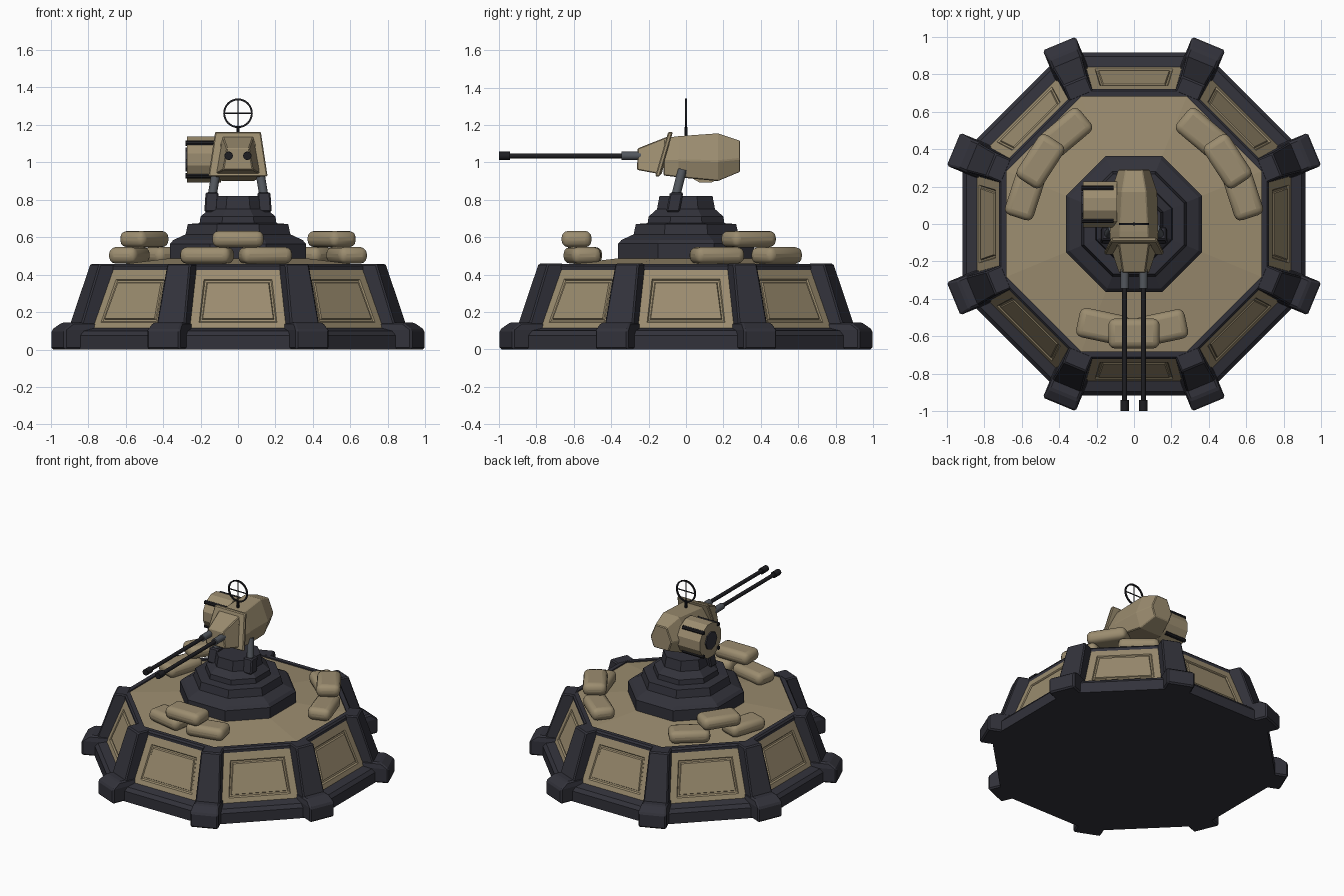
import bpy, bmesh, math
from mathutils import Vector

if "Cube" in bpy.data.objects:
    bpy.data.objects.remove(bpy.data.objects["Cube"])

def material(name, r, g, b):
    m = bpy.data.materials.new(name)
    m.diffuse_color = (r, g, b, 1)
    m.use_nodes = True
    m.node_tree.nodes["Principled BSDF"].inputs["Base Color"].default_value = m.diffuse_color
    return m

TAN = material("sand tan", 0.33, 0.265, 0.16)
DARK = material("dark slate", 0.032, 0.032, 0.043)
BLACK = material("gun black", 0.013, 0.013, 0.016)
STEEL = material("steel grey", 0.085, 0.095, 0.11)

def finish(name, bm, mat, bevel=0, smooth=False, segments=1):
    bmesh.ops.recalc_face_normals(bm, faces=bm.faces)
    me = bpy.data.meshes.new(name)
    bm.to_mesh(me)
    bm.free()
    me.materials.append(mat)
    ob = bpy.data.objects.new(name, me)
    bpy.context.collection.objects.link(ob)
    if bevel:
        b = ob.modifiers.new("bevel", 'BEVEL')
        b.width, b.segments, b.limit_method = bevel, segments, 'ANGLE'
    if smooth:
        bpy.ops.object.select_all(action='DESELECT')
        ob.select_set(True)
        bpy.context.view_layer.objects.active = ob
        bpy.ops.object.shade_smooth_by_angle(angle=math.radians(40))
    return ob

def loft(name, rings, mat, caps=True, bevel=0, smooth=False):
    """Skin a list of equally sized point rings."""
    bm = bmesh.new()
    rows = [[bm.verts.new(p) for p in r] for r in rings]
    n = len(rows[0])
    for a, b in zip(rows, rows[1:]):
        for i in range(n):
            j = (i + 1) % n
            bm.faces.new((a[i], a[j], b[j], b[i]))
    if caps:
        bm.faces.new(rows[0])
        bm.faces.new(rows[-1])
    return finish(name, bm, mat, bevel, smooth)

def octagon(apothem, z):
    r = apothem / math.cos(math.pi / 8)
    return [(r * math.cos(math.radians(22.5 + 45 * k)),
             r * math.sin(math.radians(22.5 + 45 * k)), z) for k in range(8)]

def rod(name, a, b, radius, mat, sides=12, smooth=True, turn=0.0):
    a, b = Vector(a), Vector(b)
    d = (b - a).normalized()
    u = d.cross(Vector((0, 0, 1)) if abs(d.z) < 0.9 else Vector((0, 1, 0))).normalized()
    v = d.cross(u)
    ang = [turn + 2 * math.pi * i / sides for i in range(sides)]
    ring = [u * radius * math.cos(t) + v * radius * math.sin(t) for t in ang]
    return loft(name, [[a + p for p in ring], [b + p for p in ring]], mat, smooth=smooth)

# Base: skirt, rim and gently coned deck
loft("base_skirt", [octagon(.915, 0), octagon(.915, .075), octagon(.895, .1), octagon(.835, .115)], DARK)
loft("deck_rim", [octagon(.72, .425), octagon(.72, .445), octagon(.71, .457),
                  octagon(.68, .457), octagon(.68, .435)], DARK, caps=False)
loft("deck", [octagon(.69, .447), octagon(.34, .49)], TAN)

# Sloped walls, each with a grooved panel
bm = bmesh.new()
for k in range(8):
    a = math.radians(45 * k)
    n, tg = Vector((math.cos(a), math.sin(a), 0)), Vector((-math.sin(a), math.cos(a), 0))
    def point(u, t, d):
        return n * (.84 - .125 * t + d) + tg * u + Vector((0, 0, .112 + .325 * t))
    rows = []
    for wb, wt, t0, t1, d in ((.348, .296, 0, 1, 0), (.208, .182, .1, .81, 0),
                              (.202, .176, .12, .79, -.008), (.192, .167, .15, .76, -.008),
                              (.188, .163, .165, .745, 0)):
        rows.append([bm.verts.new(point(*p)) for p in
                     ((-wb, t0, d), (wb, t0, d), (wt, t1, d), (-wt, t1, d))])
    for r, s in zip(rows, rows[1:]):
        for i in range(4):
            j = (i + 1) % 4
            bm.faces.new((r[i], r[j], s[j], s[i]))
    bm.faces.new(rows[-1])
bmesh.ops.remove_doubles(bm, verts=bm.verts, dist=.0005)
finish("wall_panels", bm, TAN)

# Corner posts and their feet
for k in range(8):
    a = math.radians(22.5 + 45 * k)
    n, tg = Vector((math.cos(a), math.sin(a), 0)), Vector((-math.sin(a), math.cos(a), 0))
    def block(name, levels, bevel):
        loft(name, [[n * r + tg * s + Vector((0, 0, z)) for r, s in
                     ((r0, -h), (r1, -h), (r1, h), (r0, h))] for r0, r1, h, z in levels],
             DARK, bevel=bevel)
    block("corner_foot", [(.84, 1.043, .095, 0), (.84, 1.043, .095, .105), (.84, .985, .085, .145)], .01)
    block("corner_post", [(.8, .955, .085, .09), (.735, .828, .068, .458)], .008)

# Stepped pedestal
loft("pedestal", [octagon(a, z) for a, z in
                  ((.363, .47), (.363, .565), (.345, .585), (.28, .615), (.268, .67), (.205, .675),
                   (.2, .71), (.155, .75), (.142, .82))], DARK)

# Mounting struts
for s in (-1, 1):
    loft("strut_sleeve", [[(s * x + dx, y + dy, z) for dx, dy in
                           ((-.035, -.036), (.035, -.036), (.035, .036), (-.035, .036))]
                          for x, y, z in ((.145, -.07, .735), (.138, -.05, .84))], DARK, bevel=.008)
    rod("strut_rod", (s * .138, -.055, .82), (s * .115, -.02, .96), .024, STEEL)

# Turret housing: hexagonal sections tapering to the back
def hexa(y, z0, z1, wb, wm, wt):
    zm = z0 + (z1 - z0) * .42
    return [(-wb, y, z0), (wb, y, z0), (wm, y, zm), (wt, y, z1), (-wt, y, z1), (-wm, y, zm)]
loft("turret_housing", [hexa(-.12, .93, 1.13, .12, .125, .08), hexa(-.04, .92, 1.14, .12, .13, .075),
                        hexa(.17, .9, 1.155, .09, .125, .065), hexa(.29, .95, 1.115, .06, .085, .045)],
     TAN, bevel=.005)

# Slanted shield collar and tapered nose
def trapezoid(y0, y1, z0, z1, wb, wt):
    return [(-wb, y0, z0), (wb, y0, z0), (wt, y1, z1), (-wt, y1, z1)]
loft("shield_collar", [trapezoid(-.165, -.095, .925, 1.163, .158, .122),
                       trapezoid(-.14, -.07, .925, 1.163, .158, .122)], TAN, bevel=.006)
loft("turret_nose", [trapezoid(-.13, -.08, .935, 1.145, .125, .085),
                     trapezoid(-.262, -.258, .96, 1.075, .08, .06)], TAN, bevel=.005)

# Twin barrels
for s in (-1, 1):
    x, z = s * .05, 1.035
    rod("barrel_sleeve", (x, -.24, z), (x, -.345, z), .023, STEEL)
    rod("barrel", (x, -.33, z), (x, -.96, z), .0135, BLACK)
    rod("muzzle", (x, -.94, z), (x, -1, z), .022, BLACK)

# Ammunition drum with retaining bars
cy, cz = .105, 1.015
rod("ammo_drum", (-.09, cy, cz), (-.272, cy, cz), .127, TAN, 12, False, math.pi / 12)
rod("drum_hub", (-.25, cy, cz), (-.281, cy, cz), .065, DARK, 8, False)
for k in range(4):
    a = math.radians(45 + 90 * k)
    y, z = cy + .122 * math.cos(a), cz + .122 * math.sin(a)
    rod("drum_bar", (-.11, y, z), (-.28, y, z), .014, BLACK, 8, False)

# Ring sight with cross wires
rod("sight_stem", (0, 0, 1.13), (0, 0, 1.19), .009, BLACK, 8)
def circle(r, y):
    return [(r * math.cos(math.pi * i / 16), y, 1.262 + r * math.sin(math.pi * i / 16)) for i in range(32)]
loft("sight_ring", [circle(.079, -.005), circle(.079, .005), circle(.069, .005),
                    circle(.069, -.005), circle(.079, -.005)], BLACK, caps=False)
rod("sight_wire", (-.072, 0, 1.262), (.072, 0, 1.262), .004, BLACK, 6)
rod("sight_wire", (0, 0, 1.19), (0, 0, 1.334), .004, BLACK, 6)

# Sandbag stacks: two bags below, one above
def sandbag(x, y, z, turn):
    bm = bmesh.new()
    bmesh.ops.create_cube(bm, size=1)
    for v in bm.verts:
        v.co = Vector((v.co.x * .275, v.co.y * .16, v.co.z * .088))
    ob = finish("sandbag", bm, TAN, .036, True, 3)
    ob.location = (x, y, z)
    ob.rotation_euler.z = math.radians(turn)

LOW, HIGH = .503, .59
sandbag(-.165, -.548, LOW, -12)
sandbag(.145, -.555, LOW, 12)
sandbag(0, -.585, HIGH, 0)
for s in (-1, 1):
    sandbag(s * .365, .485, LOW, s * -40)
    sandbag(s * .5, .335, HIGH, s * -57)
    sandbag(s * .58, .165, LOW, s * -72)
